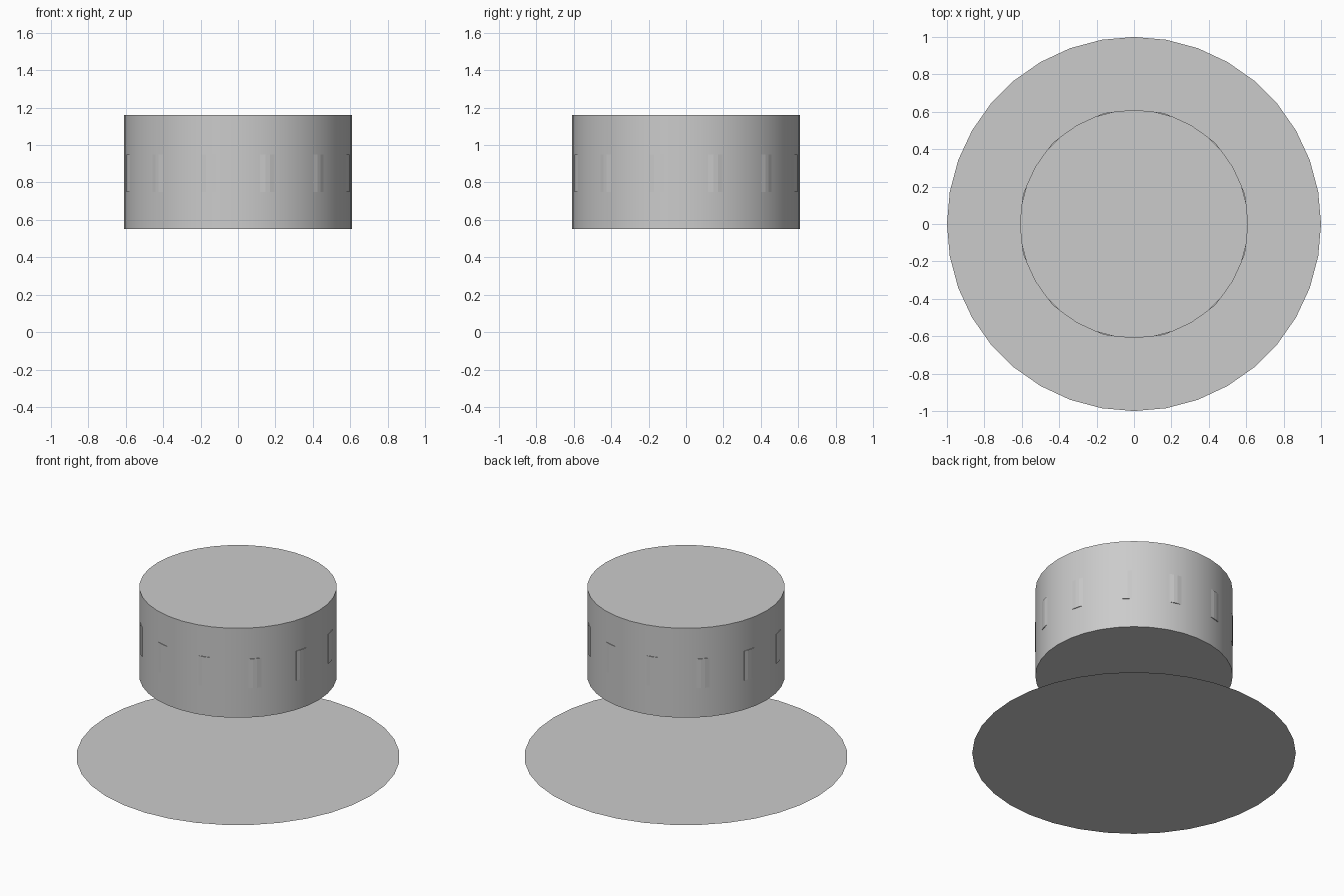
import bpy, bmesh, math
from mathutils import Matrix

if "Cube" in bpy.data.objects:
    bpy.data.objects.remove(bpy.data.objects["Cube"])

def make_object(name, bm):
    bmesh.ops.recalc_face_normals(bm, faces=bm.faces)
    mesh = bpy.data.meshes.new(name)
    bm.to_mesh(mesh)
    bm.free()
    ob = bpy.data.objects.new(name, mesh)
    bpy.context.collection.objects.link(ob)
    return ob

SIDES, R = 36, 0.61

# Flat ground disc
bpy.ops.mesh.primitive_circle_add(vertices=SIDES, radius=1, fill_type='NGON')
bpy.context.object.name = "base_disc"

# Floating drum
bpy.ops.mesh.primitive_cylinder_add(vertices=SIDES, radius=R, depth=0.61,
                                    location=(0, 0, 0.855))
bpy.context.object.name = "drum"
bpy.ops.object.shade_smooth_by_angle(angle=math.radians(30))

# Low ribs round the drum, each centred on a facet and set into the wall
face_r = R * math.cos(math.pi / SIDES)
profile = [(face_r - 0.02, -0.04), (face_r + 0.0005, -0.04), (face_r + 0.005, -0.0125),
           (face_r + 0.005, 0.0125), (face_r + 0.0005, 0.04), (face_r - 0.02, 0.04)]
for i in range(12):
    bm = bmesh.new()
    face = bm.faces.new([bm.verts.new((x, y, 0.75)) for x, y in profile])
    ext = bmesh.ops.extrude_face_region(bm, geom=[face], use_keep_orig=True)
    top = [v for v in ext["geom"] if isinstance(v, bmesh.types.BMVert)]
    bmesh.ops.translate(bm, verts=top, vec=(0, 0, 0.2))
    bmesh.ops.rotate(bm, verts=bm.verts, cent=(0, 0, 0),
                     matrix=Matrix.Rotation(math.radians(15 + 30 * i), 3, 'Z'))
    make_object(f"rib_{i + 1}", bm)
